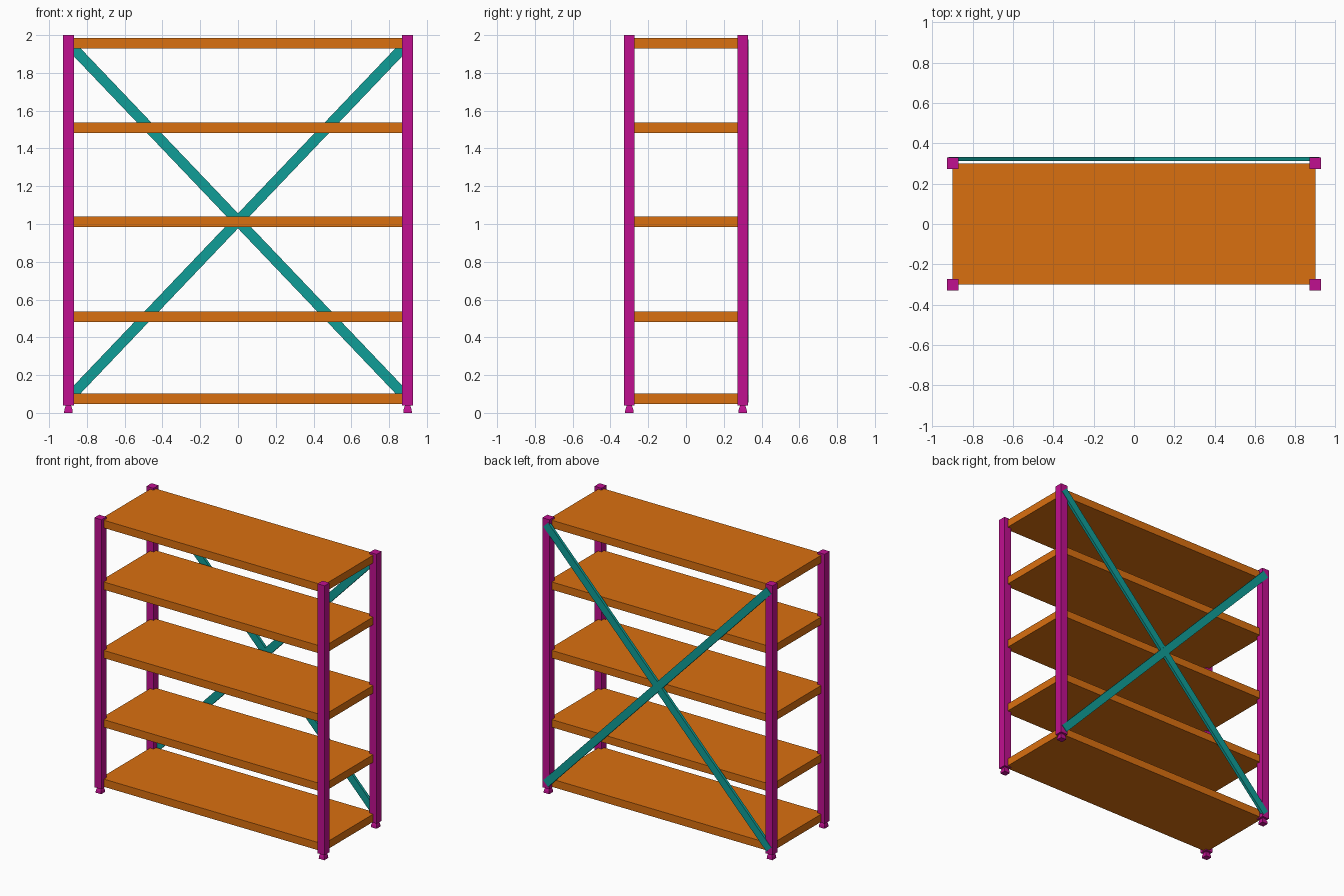
import bpy, bmesh, math
from mathutils import Matrix

if "Cube" in bpy.data.objects:
    bpy.data.objects.remove(bpy.data.objects["Cube"])


def material(name, rgb):
    m = bpy.data.materials.new(name)
    m.diffuse_color = (*rgb, 1)
    m.use_nodes = True
    m.node_tree.nodes["Principled BSDF"].inputs["Base Color"].default_value = m.diffuse_color
    return m


MAGENTA = material("post_magenta", (0.53, 0.005, 0.28))
ORANGE = material("shelf_orange", (0.70, 0.16, 0.005))
TEAL = material("brace_teal", (0.005, 0.34, 0.31))


def add_object(name, bm, mat):
    mesh = bpy.data.meshes.new(name)
    bm.to_mesh(mesh)
    bm.free()
    mesh.materials.append(mat)
    obj = bpy.data.objects.new(name, mesh)
    bpy.context.collection.objects.link(obj)
    return obj


def box(name, center, size, mat, tilt=0.0):
    bm = bmesh.new()
    bmesh.ops.create_cube(bm, size=1, matrix=Matrix.Diagonal((*size, 1)))
    obj = add_object(name, bm, mat)
    obj.location = center
    obj.rotation_euler.y = tilt
    return obj


def square_foot(name, x, y):
    # flared foot: square sections stacked from (height, half width)
    bm = bmesh.new()
    rings = []
    for z, h in ((0, 0.023), (0.018, 0.021), (0.042, 0.013)):
        rings.append([bm.verts.new((sx * h, sy * h, z))
                      for sx, sy in ((-1, -1), (1, -1), (1, 1), (-1, 1))])
    for a, b in zip(rings, rings[1:]):
        for i in range(4):
            j = (i + 1) % 4
            bm.faces.new((a[i], a[j], b[j], b[i]))
    bm.faces.new(rings[0][::-1])
    bm.faces.new(rings[-1])
    add_object(name, bm, MAGENTA).location = (x, y, 0)


PX, PY, POST = 0.898, 0.3, 0.057

# Corner posts and feet
for sx, side in ((-1, "left"), (1, "right")):
    for sy, end in ((-1, "front"), (1, "back")):
        x, y = sx * PX, sy * PY
        box(f"{end}_{side}_post", (x, y, 1.02), (POST, POST, 1.96), MAGENTA)
        square_foot(f"{end}_{side}_foot", x, y)

# Shelves
shelf_heights = (0.075, 0.508, 1.011, 1.509, 1.958)
for i, z in enumerate(shelf_heights):
    box(f"shelf_{i + 1}", (0, 0, z), (2 * PX, 2 * PY, 0.056), ORANGE)

# Diagonal back braces
rise = shelf_heights[-1] - shelf_heights[0]
mid = (shelf_heights[-1] + shelf_heights[0]) / 2
length = math.hypot(2 * PX, rise)
angle = math.atan2(rise, 2 * PX)
for name, s, y in (("rising_brace", -1, 0.321), ("falling_brace", 1, 0.322)):
    box(name, (0, y, mid), (length, 0.02, 0.055), TEAL, s * angle)
